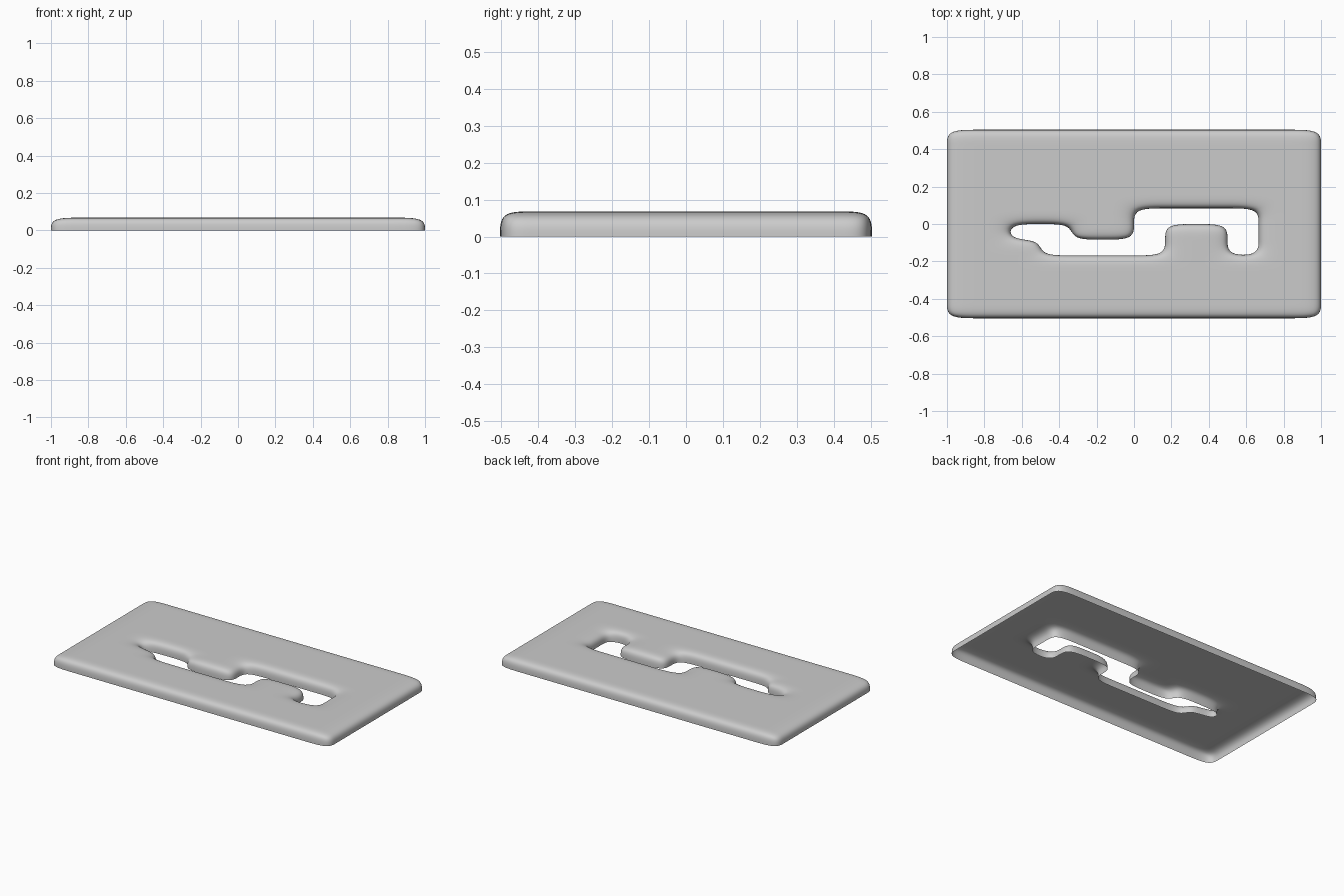
import bpy, bmesh

if "Cube" in bpy.data.objects:
    bpy.data.objects.remove(bpy.data.objects["Cube"])

NX, NY = 12, 12                 # grid cells
DX, DY, H = 1 / 6, 0.084, 0.068  # cell size and plate height

# slot cells per row: row index -> columns left open
slot = {
    6: range(6, 10),
    5: [2, 3, 6, 9],
    4: [3, 4, 5, 6, 9],
}

bm = bmesh.new()
verts = {}


def vert(i, j):
    if (i, j) not in verts:
        verts[i, j] = bm.verts.new(((i - NX / 2) * DX, (j - NY / 2) * DY, H))
    return verts[i, j]


# top sheet with the stepped slot left out
for j in range(NY):
    for i in range(NX):
        if i not in slot.get(j, ()):
            bm.faces.new((vert(i, j), vert(i + 1, j), vert(i + 1, j + 1), vert(i, j + 1)))

# side walls round the outside and the slot, open underneath
rim = [e for e in bm.edges if e.is_boundary]
res = bmesh.ops.extrude_edge_only(bm, edges=rim)
for g in res["geom"]:
    if isinstance(g, bmesh.types.BMVert):
        g.co.z = 0
bmesh.ops.recalc_face_normals(bm, faces=bm.faces)
bm.faces.ensure_lookup_table()
if bm.faces[0].normal.z < 0:
    bmesh.ops.reverse_faces(bm, faces=bm.faces)
for f in bm.faces:
    f.smooth = True

mesh = bpy.data.meshes.new("slotted_plate")
bm.to_mesh(mesh)
bm.free()
plate = bpy.data.objects.new("slotted_plate", mesh)
bpy.context.collection.objects.link(plate)

# soft rounded edges
sub = plate.modifiers.new("rounding", "SUBSURF")
sub.levels = sub.render_levels = 3
